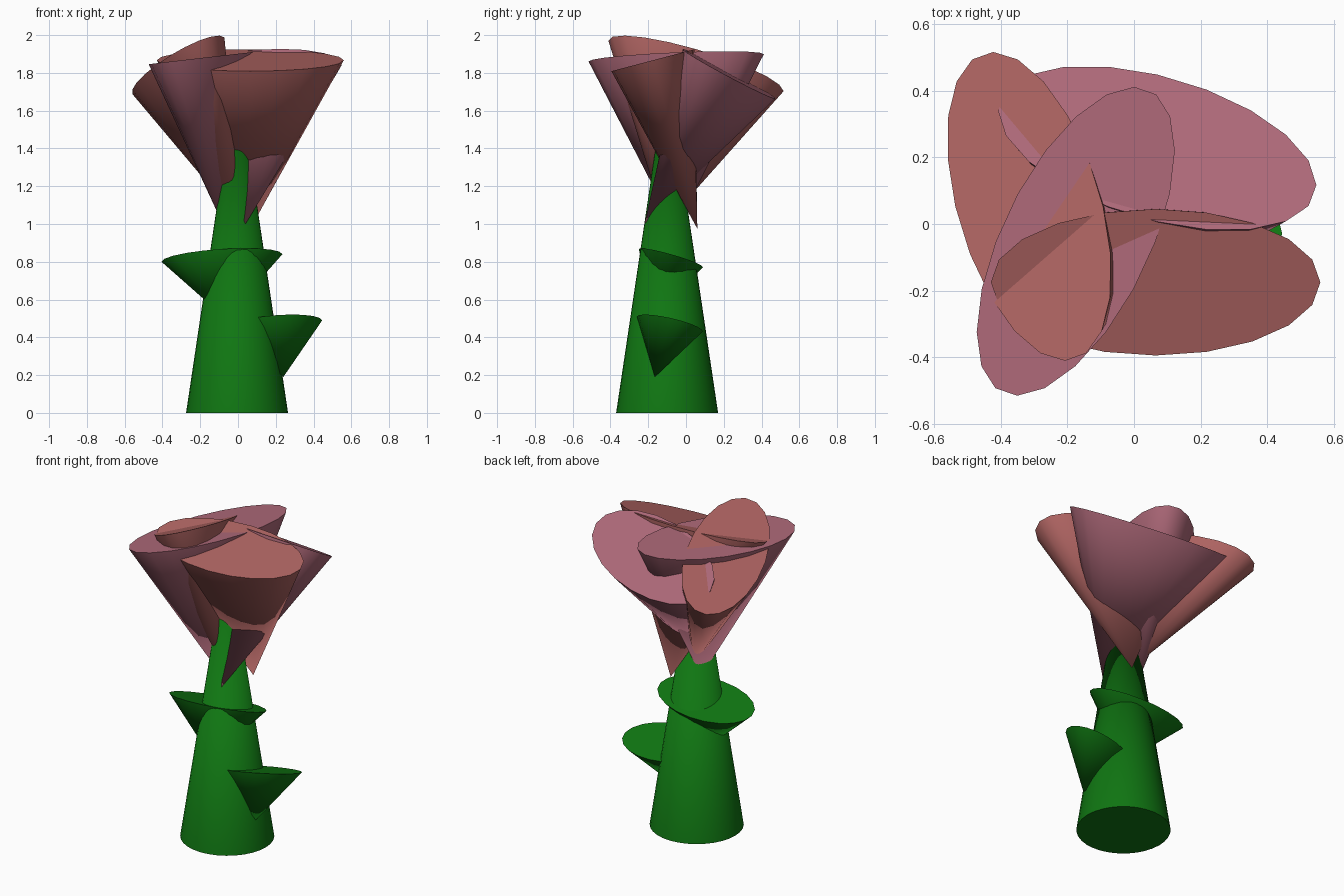
import bpy, bmesh, math
from mathutils import Vector

if "Cube" in bpy.data.objects:
    bpy.data.objects.remove(bpy.data.objects["Cube"])


def material(name, rgb):
    m = bpy.data.materials.new(name)
    m.diffuse_color = (*rgb, 1)
    m.use_nodes = True
    m.node_tree.nodes["Principled BSDF"].inputs["Base Color"].default_value = m.diffuse_color
    return m


GREEN = material("green", (0.005, 0.18, 0.006))
RED = material("dusty_red", (0.42, 0.125, 0.12))
PINK = material("dusty_pink", (0.42, 0.14, 0.19))


def cone(name, apex, centre, u, v, mat, sides=20):
    """Solid elliptical cone; u, v are the rim's half-axes seen from above,
    lifted into the plane square to the line from apex to centre."""
    apex, centre = Vector(apex), Vector(centre)
    n = centre - apex

    def lift(a):
        return Vector((a[0], a[1], -(n.x * a[0] + n.y * a[1]) / n.z))
    u, v = lift(u), lift(v)
    bm = bmesh.new()
    tip = bm.verts.new(apex)
    rim = []
    for i in range(sides):
        t = 2 * math.pi * i / sides
        rim.append(bm.verts.new(centre + u * math.cos(t) + v * math.sin(t)))
    bm.faces.new(rim)
    for i in range(sides):
        bm.faces.new((rim[i], tip, rim[(i + 1) % sides]))
    bmesh.ops.recalc_face_normals(bm, faces=bm.faces)
    me = bpy.data.meshes.new(name)
    bm.to_mesh(me)
    bm.free()
    me.materials.append(mat)
    ob = bpy.data.objects.new(name, me)
    bpy.context.collection.objects.link(ob)
    bpy.context.view_layer.objects.active = ob
    ob.select_set(True)
    bpy.ops.object.shade_smooth_by_angle(angle=math.radians(50))
    ob.select_set(False)


# Stem
cone("stem", (-0.005, -0.1, 1.81), (-0.005, -0.1, 0), (0.27, 0), (0, 0.27), GREEN, 32)

# Leaves
cone("leaf_right", (0.24, -0.165, 0.19), (0.2, -0.085, 0.47),
     (0.245, 0.057), (0, 0.165), GREEN)
cone("leaf_left", (-0.065, -0.17, 0.5), (-0.085, -0.08, 0.82),
     (0.32, 0), (0, 0.17), GREEN)

# Petals
cone("petal_front", (0.065, 0.06, 0.975), (0.065, -0.175, 1.867),
     (0.495, 0), (0, 0.22), RED)
cone("petal_back", (0.04, -0.22, 1.0), (0.07, 0.228, 1.795),
     (0.478, -0.111), (0, 0.221), PINK)
cone("petal_left", (0.02, -0.11, 1.0), (-0.315, 0.053, 1.837),
     (-0.108, 0.464), (0.222, 0), RED)
cone("petal_middle", (-0.067, -0.055, 0.97), (-0.175, -0.052, 1.88),
     (0.176, 0.464), (0.24, 0), PINK)
